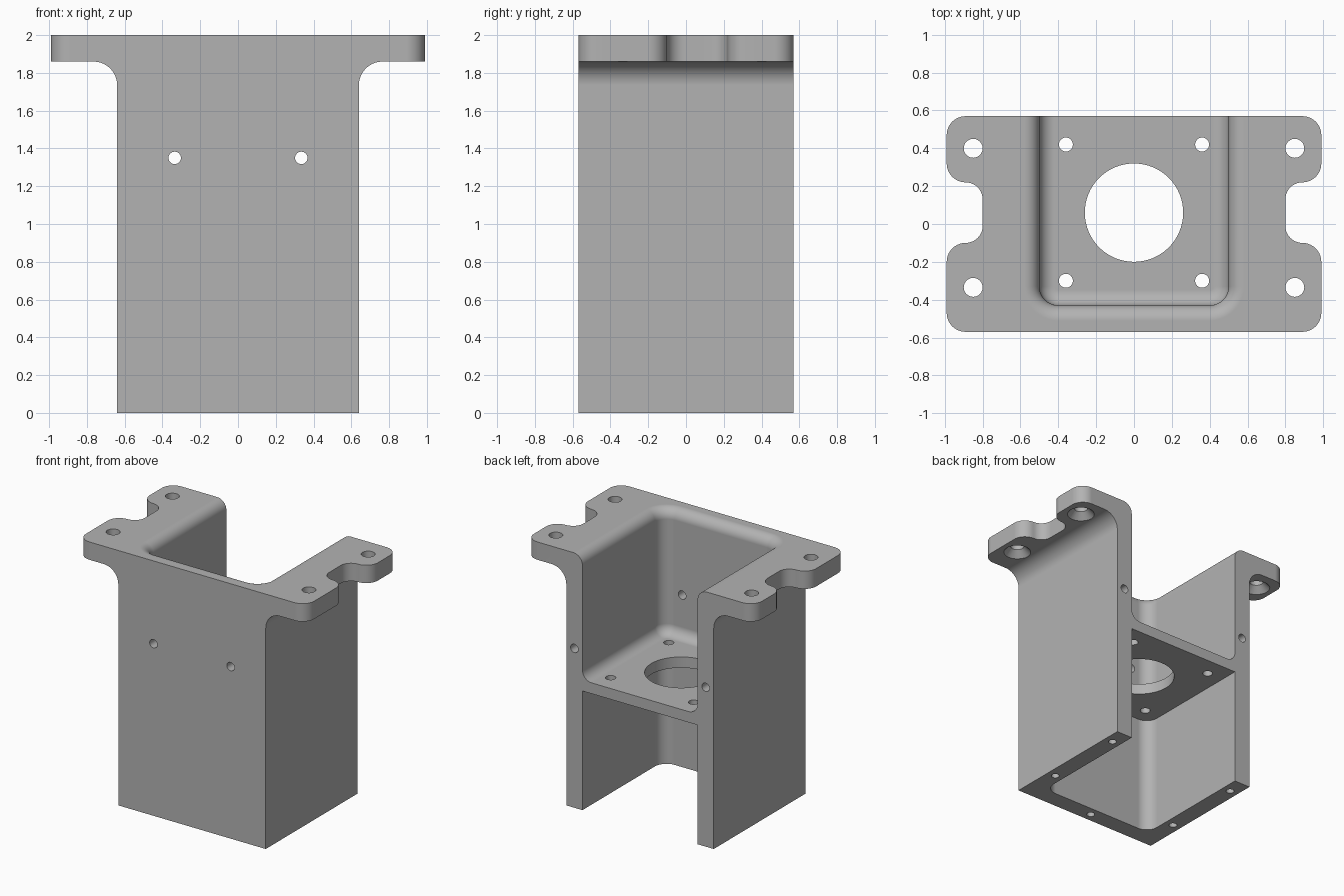
import bpy, bmesh, math
from mathutils import Vector

if "Cube" in bpy.data.objects:
    bpy.data.objects.remove(bpy.data.objects["Cube"], do_unlink=True)

SEG = 10
BACK = 0.57          # half depth of the bracket
ROUND = 0.08         # rim and floor rounding of the upper pocket
cutters = []


def fillet(corners):
    """Round each (x, y, radius) corner of a polygon with an arc."""
    out = []
    for i, (x, y, r) in enumerate(corners):
        p = Vector((x, y))
        if r == 0:
            out.append(p)
            continue
        a = (Vector(corners[i - 1][:2]) - p).normalized()
        b = (Vector(corners[(i + 1) % len(corners)][:2]) - p).normalized()
        centre = p + (a + b) * r          # right-angled corners only
        for k in range(SEG + 1):
            t = k / SEG * math.pi / 2
            out.append(centre - b * r * math.cos(t) - a * r * math.sin(t))
    return out


def loft(name, rings):
    """Closed solid through rings of equal point count."""
    bm = bmesh.new()
    loops = [[bm.verts.new(p) for p in ring] for ring in rings]
    for low, high in zip(loops, loops[1:]):
        for i in range(len(low)):
            j = (i + 1) % len(low)
            bm.faces.new((low[i], low[j], high[j], high[i]))
    bm.faces.new(loops[0])
    bm.faces.new(loops[-1])
    bmesh.ops.recalc_face_normals(bm, faces=bm.faces)
    mesh = bpy.data.meshes.new(name)
    bm.to_mesh(mesh)
    bm.free()
    obj = bpy.data.objects.new(name, mesh)
    bpy.context.collection.objects.link(obj)
    return obj


def cut(body, tool, operation="DIFFERENCE"):
    mod = body.modifiers.new(tool.name, "BOOLEAN")
    mod.operation, mod.object, mod.solver = operation, tool, "EXACT"
    tool.hide_render = True
    cutters.append(tool)


def drill(body, name, start, end, r, r_end=None, sides=24):
    """Round hole between two points, optionally conical."""
    start, end = Vector(start), Vector(end)
    turn = (end - start).to_track_quat("Z", "Y")
    rings = []
    for p, rad in ((start, r), (end, r_end or r)):
        angles = [2 * math.pi * k / sides for k in range(sides)]
        rings.append([p + turn @ Vector((rad * math.cos(t), rad * math.sin(t), 0))
                      for t in angles])
    cut(body, loft(name, rings))


def pocket_ring(z, grow):
    """U-shaped pocket section, open through the back."""
    w, f, r = 0.5 + grow, -0.43 - grow, 0.1 + grow
    outline = fillet([(-w, f, r), (w, f, r), (w, 0.8, 0), (-w, 0.8, 0)])
    return [(p.x, p.y, z) for p in outline]


# T-shaped front profile of body and flange
half = [(0.64, 0, 0), (0.64, 1.86, 0.125), (1.2, 1.86, 0), (1.2, 2, 0)]
profile = fillet(half + [(-x, z, r) for x, z, r in reversed(half)])
bracket = loft("bracket", [[(p.x, y, p.y) for p in profile] for y in (-0.7, 0.7)])

# Flange outline with rounded ears and side notches
side = [(0.99, -BACK, 0.1), (0.99, -0.1, 0.1), (0.8, -0.1, 0.09),
        (0.8, 0.22, 0.09), (0.99, 0.22, 0.1), (0.99, BACK, 0.1)]
plan = fillet(side + [(-x, y, r) for x, y, r in reversed(side)])
cut(bracket, loft("plan_outline", [[(p.x, p.y, z) for p in plan] for z in (-0.2, 2.2)]),
    "INTERSECT")

# Upper pocket with rounded floor and flared rim, then the lower pocket
SHELF_TOP, SHELF_BOTTOM = 1.02, 0.935
steps = [k / SEG * math.pi / 2 for k in range(SEG + 1)]
rings = [pocket_ring(SHELF_TOP + ROUND * (1 - math.cos(t)), ROUND * (math.sin(t) - 1))
         for t in steps]
rings += [pocket_ring(2 - ROUND + ROUND * math.sin(t), ROUND * (1 - math.cos(t)))
          for t in steps]
rings.append(pocket_ring(2.1, ROUND))
cut(bracket, loft("upper_pocket", rings))
cut(bracket, loft("lower_pocket", [pocket_ring(z, 0) for z in (-0.1, SHELF_BOTTOM)]))

# Shelf bore
drill(bracket, "shelf_bore", (0, 0.06, 0.8), (0, 0.06, 1.2), 0.26, sides=64)
# Blind hole at the foot of the front wall
drill(bracket, "foot_hole", (0, -0.5, -0.1), (0, -0.5, 0.2), 0.03)

for s in (-1, 1):
    for y in (0.42, -0.3):
        drill(bracket, "shelf_hole", (s * 0.36, y, 0.8), (s * 0.36, y, 1.2), 0.037)
    for y in (0.4, -0.335):
        x = s * 0.85
        drill(bracket, "flange_hole", (x, y, 1.7), (x, y, 2.1), 0.05)
        drill(bracket, "countersink", (x, y, 1.8), (x, y, 1.92), 0.16, 0.04)
    for y in (0.43, -0.23):
        drill(bracket, "foot_hole", (s * 0.57, y, -0.1), (s * 0.57, y, 0.2), 0.03)
    drill(bracket, "front_hole", (s * 0.335, -0.7, 1.35), (s * 0.335, -0.3, 1.35), 0.033)
    drill(bracket, "back_hole", (s * 0.57, 0.7, 1.25), (s * 0.57, 0.37, 1.25), 0.033)

# Bake the cuts and drop the helpers
graph = bpy.context.evaluated_depsgraph_get()
final = bpy.data.meshes.new_from_object(bracket.evaluated_get(graph))
bracket.modifiers.clear()
bracket.data = final
for tool in cutters:
    bpy.data.objects.remove(tool, do_unlink=True)

# Plain grey material
grey = bpy.data.materials.new("plain_grey")
grey.use_nodes = True
colour = (0.45, 0.45, 0.45, 1)
grey.diffuse_color = colour
grey.node_tree.nodes["Principled BSDF"].inputs["Base Color"].default_value = colour
final.materials.clear()
final.materials.append(grey)
for face in final.polygons:
    face.material_index = 0

# Smooth rounds, crisp edges
bpy.ops.object.select_all(action="DESELECT")
bracket.select_set(True)
bpy.context.view_layer.objects.active = bracket
bpy.ops.object.shade_smooth_by_angle(angle=math.radians(30))
weighted = bracket.modifiers.new("weighted_normals", "WEIGHTED_NORMAL")
weighted.keep_sharp = True
